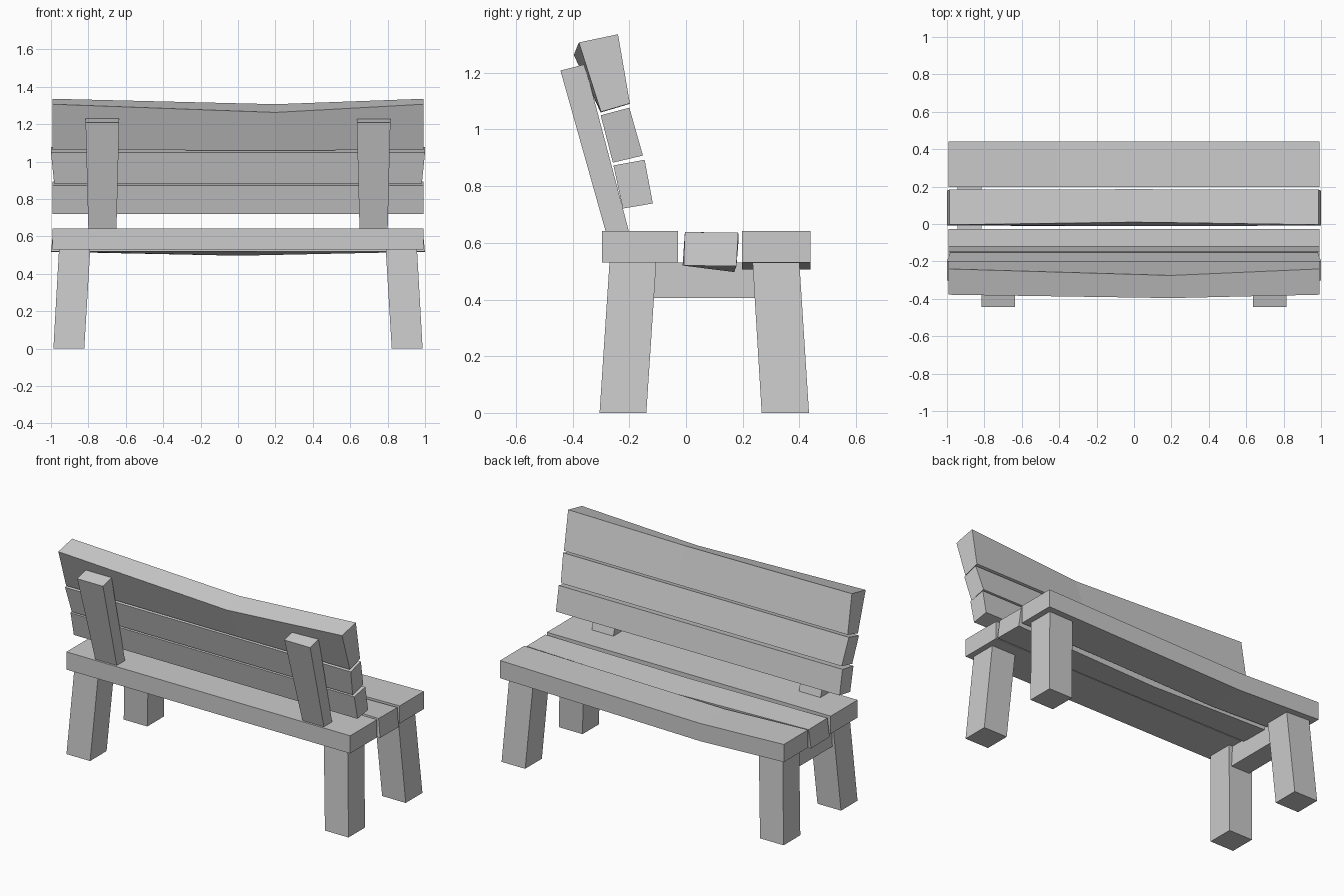
import bpy
import bmesh

if "Cube" in bpy.data.objects:
    bpy.data.objects.remove(bpy.data.objects["Cube"])


def loft(name, rings):
    """Closed flat-faced solid through a series of four-point rings."""
    bm = bmesh.new()
    loops = [[bm.verts.new(p) for p in ring] for ring in rings]
    for a, b in zip(loops, loops[1:]):
        for i in range(4):
            j = (i + 1) % 4
            bm.faces.new((a[i], a[j], b[j], b[i]))
    bm.faces.new(loops[0])
    bm.faces.new(loops[-1])
    bmesh.ops.recalc_face_normals(bm, faces=bm.faces)
    mesh = bpy.data.meshes.new(name)
    bm.to_mesh(mesh)
    bm.free()
    obj = bpy.data.objects.new(name, mesh)
    bpy.context.collection.objects.link(obj)
    return obj


def plank(name, end, top=0.993, bottom=0.993, mid_x=0.0, mid=None):
    """Board along x. Section order: back-bottom, front-bottom, front-top, back-top (y, z)."""
    lengths = (bottom, bottom, top, top)
    rings = [[(-l, y, z) for l, (y, z) in zip(lengths, end)]]
    if mid:
        rings.append([(mid_x, y, z) for y, z in mid])
    rings.append([(l, y, z) for l, (y, z) in zip(lengths, end)])
    return loft(name, rings)


def box_section(y0, y1, z0, z1):
    return [(y0, z0), (y1, z0), (y1, z1), (y0, z1)]


def rect(x0, x1, y0, y1, z):
    return [(x0, y0, z), (x1, y0, z), (x1, y1, z), (x0, y1, z)]


# Seat: straight rear plank, twisted middle plank, sagging outer plank
plank("seat_plank_rear", box_section(-0.297, -0.028, 0.53, 0.642))
plank("seat_plank_middle",
      [(-0.008, 0.52), (0.178, 0.518), (0.184, 0.636), (-0.004, 0.638)],
      top=0.987, bottom=1.0,
      mid=[(-0.012, 0.52), (0.17, 0.497), (0.186, 0.615), (0.01, 0.638)])
plank("seat_plank_outer", box_section(0.198, 0.44, 0.53, 0.642),
      mid_x=-0.41, mid=box_section(0.198, 0.44, 0.506, 0.618))

# Backrest boards, the top one bowed
plank("back_board_low",
      [(-0.223, 0.721), (-0.117, 0.739), (-0.146, 0.893), (-0.256, 0.873)])
plank("back_board_middle",
      [(-0.258, 0.883), (-0.152, 0.908), (-0.2, 1.077), (-0.301, 1.05)],
      top=1.0, bottom=0.983)
plank("back_board_top",
      [(-0.3, 1.062), (-0.198, 1.092), (-0.24, 1.336), (-0.378, 1.307)],
      mid_x=0.2,
      mid=[(-0.301, 1.06), (-0.2, 1.09), (-0.275, 1.307), (-0.396, 1.263)])

# Splayed legs and leaning back posts, both sides
for side, s in (("left", -1), ("right", 1)):
    for name, low, high in (("rear_leg", (-0.305, -0.14), (-0.27, -0.105)),
                            ("outer_leg", (0.267, 0.434), (0.235, 0.4))):
        loft(f"{name}_{side}", [rect(s * 0.822, s * 0.987, *low, 0.0),
                                rect(s * 0.79, s * 0.957, *high, 0.53)])
    loft(f"back_post_{side}", [
        rect(s * 0.65, s * 0.8, -0.282, -0.2, 0.635),
        [(s * 0.635, -0.443, 1.208), (s * 0.815, -0.443, 1.208),
         (s * 0.815, -0.357, 1.23), (s * 0.635, -0.357, 1.23)]])

# Single cross beam under the left end
loft("cross_beam", [rect(-0.945, -0.815, -0.19, 0.32, 0.405),
                    rect(-0.945, -0.815, -0.19, 0.32, 0.53)])
